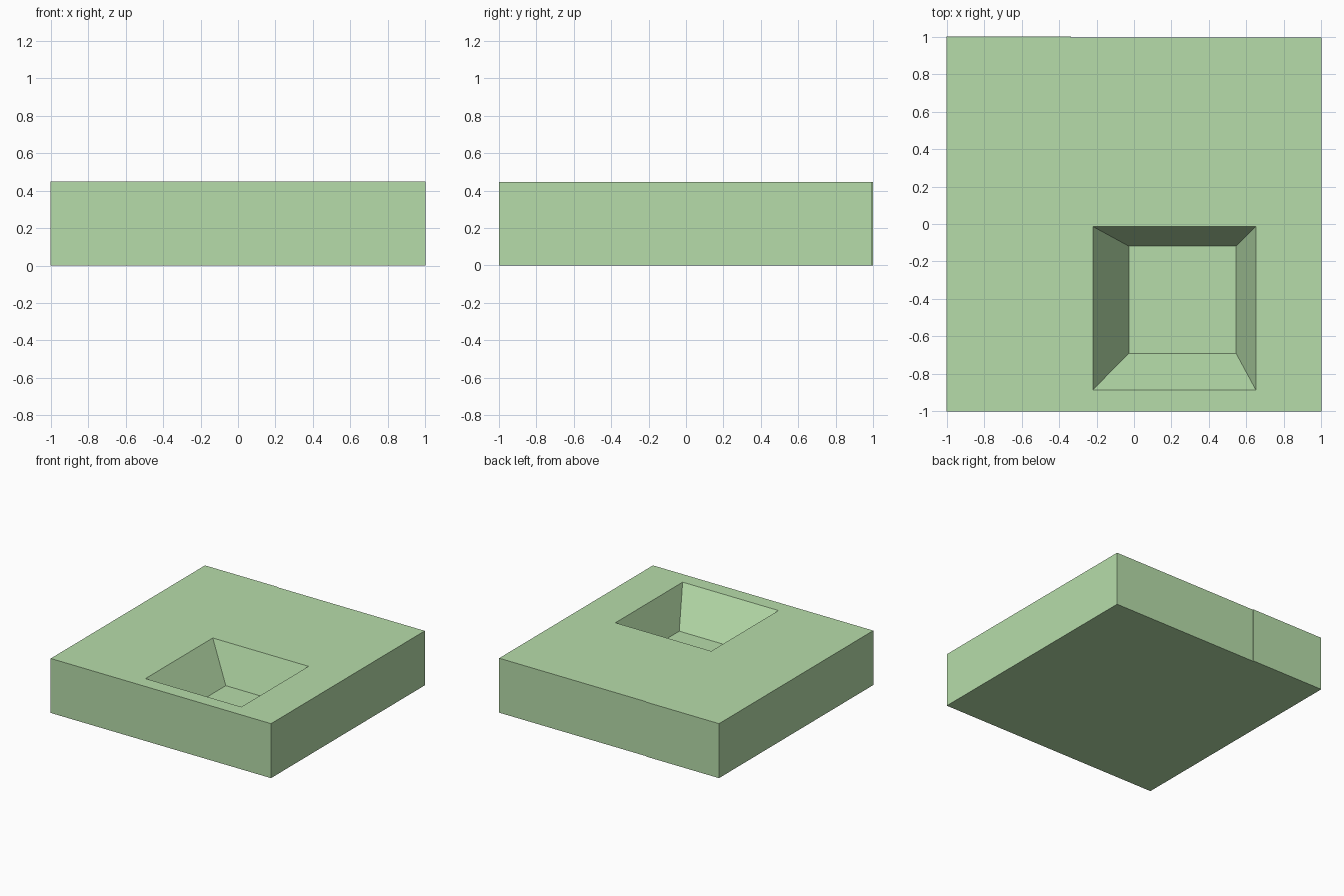
import bpy, bmesh

if "Cube" in bpy.data.objects:
    bpy.data.objects.remove(bpy.data.objects["Cube"])

TOP, FLOOR = 0.447, 0.147


def loft(name, loops):
    """Closed solid from stacked outlines, bottom to top."""
    bm = bmesh.new()
    rings = [[bm.verts.new(p) for p in loop] for loop in loops]
    n = len(rings[0])
    bm.faces.new(rings[0][::-1])
    bm.faces.new(rings[-1])
    for a, b in zip(rings, rings[1:]):
        for i in range(n):
            j = (i + 1) % n
            bm.faces.new((a[i], a[j], b[j], b[i]))
    bmesh.ops.recalc_face_normals(bm, faces=bm.faces)
    mesh = bpy.data.meshes.new(name)
    bm.to_mesh(mesh)
    bm.free()
    obj = bpy.data.objects.new(name, mesh)
    bpy.context.collection.objects.link(obj)
    return obj


def rect(x0, x1, y0, y1, z):
    return [(x0, y0, z), (x1, y0, z), (x1, y1, z), (x0, y1, z)]


# Slab with a tiny step along the back edge
outline = [(-1, -1), (1, -1), (1, 0.994), (-0.335, 0.994), (-0.335, 1), (-1, 1)]
slab = loft("slab", [[(x, y, z) for x, y in outline] for z in (0, TOP)])

# Tapered pocket, straight above the top face for a clean cut
rim = (-0.22, 0.65, -0.885, -0.013)
cutter = loft("pocket_cutter", [rect(-0.028, 0.545, -0.691, -0.118, FLOOR),
                                rect(*rim, TOP), rect(*rim, TOP + 0.1)])
cutter.hide_render = True
cutter.hide_set(True)

cut = slab.modifiers.new("pocket", 'BOOLEAN')
cut.operation = 'DIFFERENCE'
cut.solver = 'EXACT'
cut.object = cutter

# Apply the cut and drop the cutter
bpy.context.view_layer.objects.active = slab
slab.select_set(True)
bpy.ops.object.modifier_apply(modifier=cut.name)
bpy.data.objects.remove(cutter)

# Light green finish
green = bpy.data.materials.new("light_green")
green.diffuse_color = (0.47, 0.72, 0.40, 1)
green.use_nodes = True
green.node_tree.nodes["Principled BSDF"].inputs["Base Color"].default_value = green.diffuse_color
slab.data.materials.clear()
slab.data.materials.append(green)
